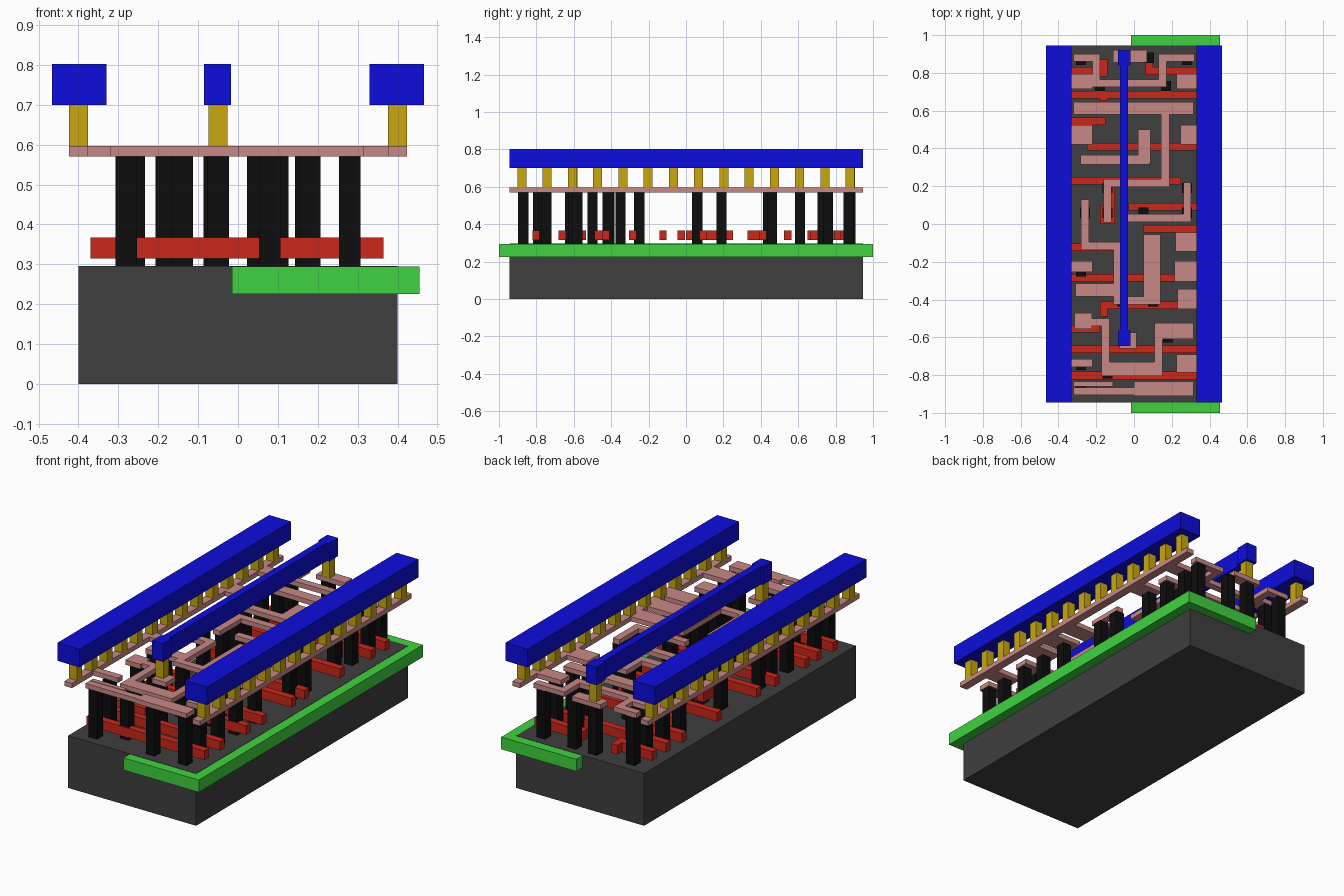
import bpy, bmesh


def material(name, rgb):
    m = bpy.data.materials.new(name)
    m.diffuse_color = (*rgb, 1)
    return m


GREY = material("dark_grey", (0.05, 0.05, 0.05))
GREEN = material("green", (0.05, 0.65, 0.05))
RED = material("red", (0.6, 0.02, 0.01))
BLACK = material("black", (0.004, 0.004, 0.004))
PINK = material("pink", (0.58, 0.25, 0.24))
GOLD = material("gold", (0.58, 0.39, 0.004))
BLUE = material("blue", (0.004, 0.004, 0.72))


def layer(name, rects, z0, z1, mat):
    """One object made of boxes, each given as x0, x1, y0, y1."""
    bm = bmesh.new()
    for x0, x1, y0, y1 in rects:
        r = bmesh.ops.create_cube(bm, size=1)
        for v in r["verts"]:
            v.co = (x1 if v.co.x > 0 else x0, y1 if v.co.y > 0 else y0,
                    z1 if v.co.z > 0 else z0)
    me = bpy.data.meshes.new(name)
    bm.to_mesh(me)
    bm.free()
    me.materials.append(mat)
    ob = bpy.data.objects.new(name, me)
    bpy.context.collection.objects.link(ob)
    return ob


def track(w, *pts):
    """Right-angled strip of width w along a path."""
    h = w / 2
    return [(min(a[0], b[0]) - h, max(a[0], b[0]) + h,
             min(a[1], b[1]) - h, max(a[1], b[1]) + h)
            for a, b in zip(pts, pts[1:])]


def squares(points, h):
    return [(x - h, x + h, y - h, y + h) for x, y in points]


# Base block and the green well sunk in its upper right half
layer("substrate", [(-0.4, 0.4, -0.945, 0.945)], 0, 0.2955, GREY)
layer("well", [(-0.015, 0.455, -1, 1)], 0.225, 0.294, GREEN)

# Red gate bars: y centre, left end, right end
bars = [(0.81, -0.37, -0.15), (0.81, 0.07, 0.365), (0.685, -0.37, 0.365),
        (0.545, -0.37, -0.15), (0.41, -0.25, 0.365), (0.23, -0.37, 0.25),
        (0.092, -0.03, 0.365), (-0.025, 0.05, 0.365), (-0.123, -0.37, -0.05),
        (-0.285, -0.37, 0.365), (-0.43, -0.15, 0.365), (-0.555, -0.37, -0.18),
        (-0.662, -0.37, 0.365), (-0.802, -0.37, 0.365)]
gates = [(a, b, y - 0.02, y + 0.02) for y, a, b in bars]
# contact pads on the gates
gates += [(-0.18, -0.14, 0.78, 0.87), (0.06, 0.10, 0.79, 0.88),
          (-0.18, -0.14, 0.65, 0.68), (-0.18, -0.10, 0.0, 0.10),
          (-0.18, -0.14, -0.49, -0.41), (0.02, 0.06, 0.33, 0.42),
          (-0.14, -0.10, 0.09, 0.22)]
layer("gates", gates, 0.315, 0.367, RED)

# Black contact columns
columns = [(x, y) for y in (0.87, 0.76, 0.61, 0.46, -0.25, -0.745, -0.87)
           for x in (-0.28, 0.28)]
columns += [(0.08, 0.88), (-0.05, 0.88), (-0.18, 0.73), (0.17, 0.73),
            (0.18, 0.61), (0.05, 0.44), (0.28, 0.06), (-0.14, 0.06),
            (-0.26, 0.06), (0.28, 0.19), (-0.14, 0.19), (0.05, 0.06),
            (0.28, -0.42), (-0.06, -0.41), (0.1, -0.41), (0.1, -0.25),
            (-0.28, -0.35), (-0.28, -0.50), (0.28, -0.58), (0.18, -0.6),
            (-0.05, -0.62), (-0.14, -0.79), (0.08, -0.87)]
layer("contacts", squares(columns, 0.027), 0.295, 0.572, BLACK)

# Pink wiring: edge rails, fingers from the rails, routed strips
wires = [(-0.424, -0.376, -0.945, 0.945), (0.376, 0.424, -0.945, 0.945)]
wires += [(-0.4, -0.22, a, b) for a, b in
          [(0.715, 0.795), (0.42, 0.525), (-0.255, -0.195), (-0.757, -0.715)]]
wires += [(0.4, x, a, b) for x, a, b in
          [(0.225, 0.715, 0.795), (0.245, 0.42, 0.525), (0.22, -0.145, -0.045),
           (0.215, -0.305, -0.195), (0.23, -0.45, -0.345),
           (0.225, -0.785, -0.69)]]
wires = [(min(a, b), max(a, b), c, d) for a, b, c, d in wires]
wires += track(0.042, (-0.30, 0.88), (-0.2, 0.88), (-0.2, 0.745),
               (0.15, 0.745), (0.15, 0.88), (0.30, 0.88))
wires += track(0.044, (0.166, 0.6), (0.166, 0.217), (-0.14, 0.217), (-0.14, 0.03))
wires += track(0.048, (0.055, 0.34), (-0.26, 0.34))
wires += track(0.042, (0.282, 0.2), (0.282, 0.032), (-0.01, 0.032))
wires += track(0.042, (-0.26, 0.11), (-0.26, -0.117), (-0.087, -0.117),
               (-0.087, -0.405), (0.1, -0.405))
wires += track(0.042, (-0.28, -0.52), (-0.152, -0.52), (-0.152, -0.78))
wires += track(0.042, (0.13, -0.55), (0.13, -0.76))
wires += [(-0.11, 0.07, 0.855, 0.92), (-0.32, 0.315, 0.58, 0.645),
          (0.022, 0.087, 0.32, 0.50), (0.05, 0.14, -0.425, -0.055),
          (-0.31, -0.1, -0.385, -0.315), (-0.315, -0.222, -0.555, -0.47),
          (-0.173, 0.151, -0.805, -0.73), (0.11, 0.315, -0.61, -0.525),
          (-0.077, 0.013, -0.66, -0.575), (-0.32, 0.04, -0.905, -0.865),
          (0.0, 0.315, -0.91, -0.835), (-0.32, -0.11, -0.86, -0.835)]
layer("local_wiring", wires, 0.57, 0.597, PINK)

# Gold posts under the rails and the centre strap
posts = [(sx * 0.4, (i - 6.5) * 0.135) for i in range(14) for sx in (-1, 1)]
posts += [(-0.05, 0.88), (-0.05, -0.605)]
layer("posts", squares(posts, 0.024), 0.595, 0.702, GOLD)

# Blue power rails and centre strap with end pads
for side, s in (("left", -1), ("right", 1)):
    a, b = sorted((s * 0.33, s * 0.467))
    layer(side + "_power_rail", [(a, b, -0.945, 0.945)], 0.7, 0.802, BLUE)
layer("centre_strap", [(-0.073, -0.031, -0.605, 0.88)]
      + [(-0.085, -0.018, y - 0.04, y + 0.04) for y in (0.88, -0.605)],
      0.7, 0.802, BLUE)
